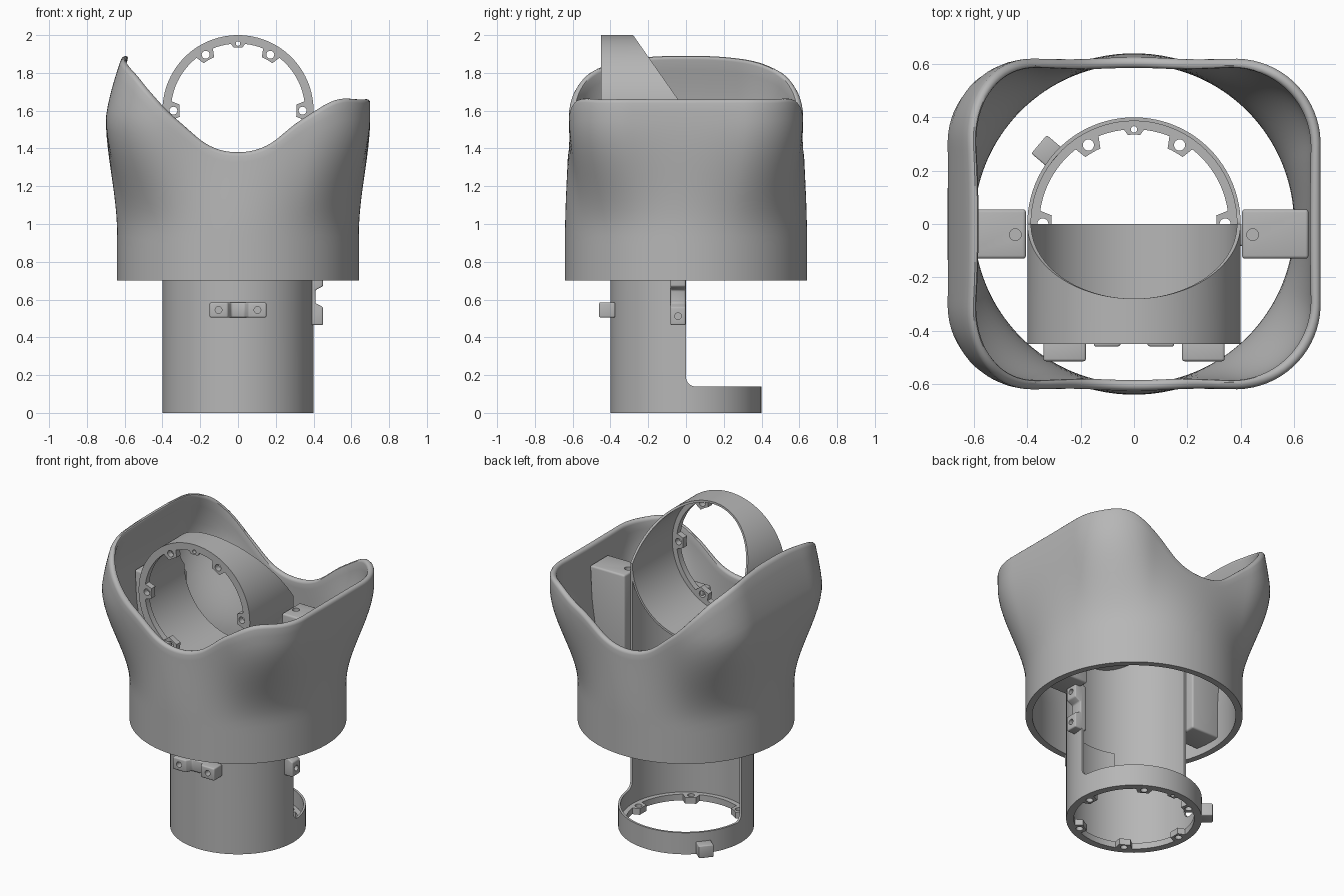
import bpy, bmesh
from math import sin, cos, pi, radians, degrees, sqrt, hypot
from mathutils import Matrix, Vector

if "Cube" in bpy.data.objects:
    bpy.data.objects.remove(bpy.data.objects["Cube"], do_unlink=True)

grey = bpy.data.materials.new("plain grey")
grey.use_nodes = True
grey.diffuse_color = (0.47, 0.47, 0.47, 1)
grey.node_tree.nodes["Principled BSDF"].inputs["Base Color"].default_value = grey.diffuse_color


def finish(name, bm, bevel=0.0, holes=(), smooth=35):
    """Turn a bmesh into an object; bevel it and drill holes (centre, axis, radius, depth)."""
    bmesh.ops.recalc_face_normals(bm, faces=bm.faces)
    mesh = bpy.data.meshes.new(name)
    bm.to_mesh(mesh)
    bm.free()
    mesh.materials.append(grey)
    ob = bpy.data.objects.new(name, mesh)
    bpy.context.collection.objects.link(ob)
    if bevel:
        mod = ob.modifiers.new("bevel", "BEVEL")
        mod.width, mod.segments = bevel, 3
    cutter = None
    if holes:
        cb = bmesh.new()
        for centre, axis, r, depth in holes:
            turn = Vector(axis).to_track_quat("Z", "Y").to_matrix().to_4x4()
            bmesh.ops.create_cone(cb, cap_ends=True, segments=20, radius1=r, radius2=r,
                                  depth=depth, matrix=Matrix.Translation(centre) @ turn)
        cm = bpy.data.meshes.new("hole_cutter")
        cb.to_mesh(cm)
        cb.free()
        cutter = bpy.data.objects.new("hole_cutter", cm)
        cutter.hide_render = True
        bpy.context.collection.objects.link(cutter)
        mod = ob.modifiers.new("holes", "BOOLEAN")
        mod.object, mod.operation, mod.solver = cutter, "DIFFERENCE", "EXACT"
    if bevel or holes:
        deps = bpy.context.evaluated_depsgraph_get()
        ob.data = bpy.data.meshes.new_from_object(ob.evaluated_get(deps))
        ob.modifiers.clear()
    if cutter:
        bpy.data.objects.remove(cutter, do_unlink=True)
    bpy.ops.object.select_all(action="DESELECT")
    ob.select_set(True)
    bpy.context.view_layer.objects.active = ob
    bpy.ops.object.shade_smooth_by_angle(angle=radians(smooth))
    return ob


def revolve(name, angles, profile, closed=True, **kw):
    """Join closed profiles, one for each angle in degrees, into a ring or an arc."""
    bm = bmesh.new()
    cols = [[bm.verts.new(p) for p in profile(radians(a))] for a in angles]
    n = len(cols[0])
    for i in range(len(cols) if closed else len(cols) - 1):
        a, b = cols[i], cols[(i + 1) % len(cols)]
        for j in range(n):
            k = (j + 1) % n
            bm.faces.new((a[j], b[j], b[k], a[k]))
    if not closed:
        bm.faces.new(cols[0])
        bm.faces.new(cols[-1])
    return finish(name, bm, **kw)


def box(name, lo, hi, widen=0.0, turn=None, **kw):
    """Box from lo to hi; widen pushes the top outer edge away from the centre in x."""
    bm = bmesh.new()
    bmesh.ops.create_cube(bm, size=1)
    for v in bm.verts:
        top = v.co.z > 0
        v.co = [(l + h) / 2 + c * (h - l) for l, h, c in zip(lo, hi, v.co)]
        if top and abs(v.co.x) > 0.5:
            v.co.x += widen if v.co.x > 0 else -widen
    if turn:
        bm.transform(turn)
    return finish(name, bm, **kw)


# ---- flared outer shell: round at the base, rounded box at the rim
WALL = 0.04
RIM = [(0, 1.66), (35, 1.66), (48, 1.655), (60, 1.56), (75, 1.42), (90, 1.38),
       (105, 1.42), (119, 1.56), (130, 1.70), (140, 1.80), (155, 1.87), (180, 1.89)]


def rim_height(t):
    a = abs(degrees(t))
    a = min(a, 360 - a)
    for i in range(len(RIM) - 1):
        (a0, h0), (a1, h1) = RIM[i], RIM[i + 1]
        if a <= a1:
            hp, ap = RIM[max(i - 1, 0)][1], RIM[max(i - 1, 0)][0]
            hn, an = RIM[min(i + 2, len(RIM) - 1)][1], RIM[min(i + 2, len(RIM) - 1)][0]
            u, w = (a - a0) / (a1 - a0), a1 - a0
            m0, m1 = (h1 - hp) / (a1 - ap) * w, (hn - h0) / (an - a0) * w
            if i == 0 or i == len(RIM) - 2:
                m0, m1 = (0, m1) if i == 0 else (m0, 0)
            return ((2*u**3 - 3*u*u + 1) * h0 + (u**3 - 2*u*u + u) * m0
                    + (3*u*u - 2*u**3) * h1 + (u**3 - u*u) * m1)
    return RIM[-1][1]


def rounded_box_radius(t, a=0.70, b=0.62, r=0.32):
    c, s = abs(cos(t)), abs(sin(t))
    d = min(a / max(c, 1e-6), b / max(s, 1e-6))
    if d * c > a - r and d * s > b - r:
        p = (a - r) * c + (b - r) * s
        d = p + sqrt(p * p - (a - r) ** 2 - (b - r) ** 2 + r * r)
    return d


def shell_point(t, z, inset):
    u = min(max((z - 0.95) / 0.62, 0), 1)
    u = u * u * (3 - 2 * u)
    r = 0.64 + (rounded_box_radius(t) - 0.64) * u - inset
    x, y = r * cos(t), r * sin(t)
    if x < 0 and z > 1.55:
        x *= 1 - 0.125 * ((z - 1.55) / 0.34) ** 1.4
    return x, y, z


def shell_profile(t):
    top = rim_height(t) - WALL / 2
    zs = [0.70 + (top - 0.70) * i / 20 for i in range(21)]
    outer = [shell_point(t, z, 0) for z in zs]
    lip = [shell_point(t, top + WALL / 2 * sin(q * pi / 6), WALL / 2 * (1 - cos(q * pi / 6)))
           for q in range(1, 6)]
    inner = [shell_point(t, z, WALL) for z in reversed(zs)]
    return outer + lip + inner


revolve("outer_shell", range(0, 360, 2), shell_profile)

# ---- upright tube, cut open at the back above a low ring
R, R_IN, AXIS = 0.40, 0.386, 1.60


def upright_profile(t):
    x, y = R * cos(t), R * sin(t)
    if y < 1e-5:
        top = AXIS - sqrt(max(R * R - x * x, 0))
    elif y < 0.05:
        top = 0.19 - sqrt(0.05 ** 2 - (0.05 - y) ** 2)
    else:
        top = 0.14
    return [(r * cos(t), r * sin(t), z) for r, z in ((R, 0), (R, top), (R_IN, top), (R_IN, 0))]


fillet = [0.05, 0.5, 1, 2, 3, 4.5, 6, 7.5]
angles = sorted([0] + fillet + [180 - f for f in fillet] + list(range(10, 171, 4))
                + list(range(180, 360, 2)))
revolve("upright_tube", angles, upright_profile)


# ---- level tube at the top, its upper back sliced at a slant
def level_profile(t):
    back = -0.7 * max(sin(t), 0) * R
    return [(r * cos(t), y, AXIS + r * sin(t))
            for r, y in ((R, -0.45), (R, back), (R_IN, back), (R_IN, -0.45))]


revolve("level_tube", range(0, 360, 3), level_profile)


# ---- end flanges with screw lugs
def flange(name, place, axis):
    def inner(t):
        a = degrees(t)
        off = abs((a + 30) % 60 - 30)
        if off < 8:
            return 0.31
        return 0.335 if abs(a - 90) < 6 else 0.355

    def profile(t):
        return [place(r * cos(t), r * sin(t), d)
                for r, d in ((0.398, 0), (0.398, 0.04), (inner(t), 0.04), (inner(t), 0))]
    holes = [(place(0.342 * cos(k * pi / 3), 0.342 * sin(k * pi / 3), 0.02), axis, 0.021, 0.2)
             for k in range(6)]
    holes.append((place(0, 0.355, 0.02), axis, 0.012, 0.2))
    revolve(name, range(0, 360, 2), profile, holes=holes, smooth=30)


flange("base_flange", lambda u, v, d: (u, v, d), (0, 0, 1))
flange("front_flange", lambda u, v, d: (u, -0.45 + d, AXIS + v), (0, 1, 0))


# ---- notched clips with two screw holes
def clip(name, place, axis):
    outline = [(-.15, 0), (-.15, .085), (-.055, .085), (-.035, .045),
               (.035, .045), (.055, .085), (.15, .085), (.15, 0)]
    bm = bmesh.new()
    face = bm.faces.new([bm.verts.new(place(u, -0.04, d)) for u, d in outline])
    side = Vector(place(0, 0.04, 0)) - Vector(place(0, -0.04, 0))
    ext = bmesh.ops.extrude_face_region(bm, geom=[face])
    bmesh.ops.translate(bm, vec=side, verts=[g for g in ext["geom"] if isinstance(g, bmesh.types.BMVert)])
    if face.is_valid is False or len(bm.faces) < 10:
        bm.faces.new([v for v in bm.verts][:8])
    finish(name, bm, bevel=0.008,
           holes=[(place(s * 0.103, 0, 0.08), axis, 0.018, 0.08) for s in (-1, 1)])


clip("front_clip", lambda u, w, d: (u, -0.375 - d, 0.545 + w), (0, 1, 0))
clip("side_clip", lambda u, w, d: (0.365 + d, -0.042 + w, 0.615 + u), (1, 0, 0))

# ---- curved pad behind the front clip
revolve("inner_pad", range(248, 293, 4),
        lambda t: [(r * cos(t), r * sin(t), z)
                   for r, z in ((0.39, 0.43), (0.39, 0.65), (0.372, 0.65), (0.372, 0.43))],
        closed=False)

# ---- struts joining the tube to the shell, and the lugs under the level tube
for s, side in ((1, "left"), (-1, "right")):
    lo, hi = sorted((s * 0.405, s * 0.615))
    box(side + "_strut", (lo, -0.13, 0.75), (hi, 0.055, 1.54), widen=0.04, bevel=0.012,
        holes=[((s * 0.445, -0.04, 1.54), (0, 0, 1), 0.022, 0.06)])
    lo, hi = sorted((s * 0.18, s * 0.34))
    box(side + "_front_lug", (lo, -0.515, 1.24), (hi, -0.42, 1.32), bevel=0.01)

# ---- latch on the back of the low ring
box("back_latch", (0.385, -0.045, 0.0), (0.465, 0.045, 0.08),
    turn=Matrix.Rotation(radians(140), 4, "Z"), bevel=0.006)
